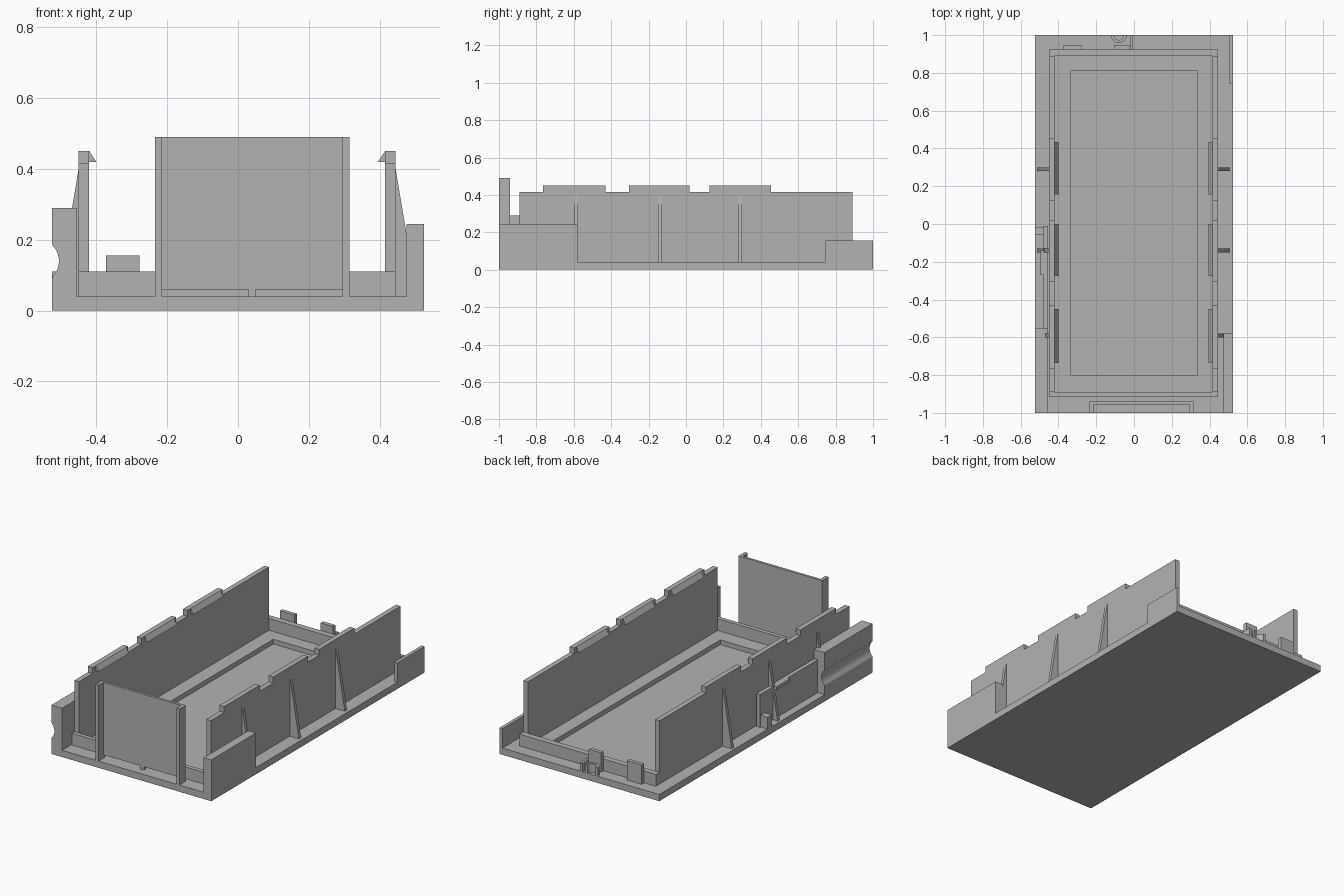
import bpy, bmesh, math

if "Cube" in bpy.data.objects:
    bpy.data.objects.remove(bpy.data.objects["Cube"])

mat = bpy.data.materials.new("plain grey")
mat.diffuse_color = (0.45, 0.45, 0.45, 1)
mat.use_nodes = True
mat.node_tree.nodes["Principled BSDF"].inputs["Base Color"].default_value = mat.diffuse_color


def prism(name, pts, axis, a, b):
    """Extrude a 2D outline along an axis: 'y' takes (x, z), 'x' takes (y, z), 'z' takes (x, y)."""
    place = {'y': lambda p, t: (p[0], t, p[1]),
             'x': lambda p, t: (t, p[0], p[1]),
             'z': lambda p, t: (p[0], p[1], t)}[axis]
    bm = bmesh.new()
    f = bm.faces.new([bm.verts.new(place(p, a)) for p in pts])
    ext = bmesh.ops.extrude_face_region(bm, geom=[f])
    moved = [v for v in ext['geom'] if isinstance(v, bmesh.types.BMVert)]
    for v in moved:
        v.co["xyz".index(axis)] = b
    bmesh.ops.recalc_face_normals(bm, faces=bm.faces[:])
    me = bpy.data.meshes.new(name)
    bm.to_mesh(me)
    bm.free()
    me.materials.append(mat)
    ob = bpy.data.objects.new(name, me)
    bpy.context.collection.objects.link(ob)
    return ob


def box(name, x0, x1, y0, y1, z0, z1):
    return prism(name, [(x0, y0), (x1, y0), (x1, y1), (x0, y1)], 'z', z0, z1)


# base plate with a shallow rectangular recess
base = box("base_plate", -0.525, 0.525, -1, 1, 0, 0.04)
cutter = box("recess_cutter", -0.335, 0.335, -0.8, 0.81, 0.012, 0.2)
cutter.hide_render = True
cutter.hide_viewport = True
cutter.display_type = 'WIRE'
mod = base.modifiers.new("recess", 'BOOLEAN')
mod.object = cutter
mod.operation = 'DIFFERENCE'
mod.solver = 'EXACT'

# tall side walls with raised tabs, inward hooks and tapered outer ribs
tabs = [(-0.765, -0.43), (-0.305, 0.02), (0.125, 0.455)]
outline = [(-0.89, 0.04), (0.89, 0.04), (0.89, 0.415)]
for y0, y1 in reversed(tabs):
    outline += [(y1, 0.415), (y1, 0.45), (y0, 0.45), (y0, 0.415)]
outline.append((-0.89, 0.415))
for side, s in (("left", -1), ("right", 1)):
    inner, outer = (-0.42, -0.45) if s < 0 else (0.415, 0.445)
    prism(side + "_wall", outline, 'x', inner, outer)
    for y0, y1 in tabs:
        prism(side + "_hook", [(inner, 0.45), (inner - s * 0.02, 0.42), (inner, 0.42)],
              'y', y0 + 0.03, y1 - 0.02)
    for y in (-0.59, -0.14, 0.29):
        prism(side + "_rib", [(outer, 0.04), (outer + s * 0.06, 0.04), (outer, 0.40)],
              'y', y - 0.01, y + 0.01)

# low end walls
box("front_low_wall", -0.45, 0.445, -0.915, -0.89, 0.04, 0.11)
box("back_low_wall", -0.45, 0.445, 0.89, 0.925, 0.04, 0.11)

# front panel with side flanges, held up by a small post
box("front_panel", -0.235, 0.315, -0.955, -0.94, 0.06, 0.49)
box("panel_post", 0.03, 0.05, -0.955, -0.94, 0.04, 0.06)
for x0, x1 in ((-0.235, -0.215), (0.295, 0.315)):
    box("panel_flange", x0, x1, -1, -0.94, 0.04, 0.49)

# left corner block with a rounded groove along its outer face
groove = []
for i in range(13):
    t = math.radians(-53 + 106 * i / 12)
    groove.append((-0.568 + 0.0625 * math.cos(t), 0.14 + 0.0625 * math.sin(t)))
groove[0], groove[-1] = (-0.525, groove[0][1]), (-0.525, groove[-1][1])
block = prism("left_corner_block",
              [(-0.455, 0.0), (-0.525, 0.0)] + groove + [(-0.525, 0.29), (-0.455, 0.29)],
              'y', -1, -0.55)

# left outer rail with bump and foot
box("left_rail", -0.48, -0.455, -0.55, -0.01, 0.04, 0.235)
box("rail_bump", -0.495, -0.48, -0.27, -0.14, 0.215, 0.235)
box("rail_foot", -0.525, -0.48, -0.055, -0.015, 0.04, 0.11)

# right corner walls
box("right_front_corner", 0.475, 0.525, -1, -0.58, 0.04, 0.245)
box("right_back_corner", 0.505, 0.525, 0.745, 1, 0.04, 0.155)

# back clips, half-ring socket and thin fin
for x0, x1 in ((-0.373, -0.278), (-0.105, -0.025)):
    box("back_clip", x0, x1, 0.925, 0.948, 0.04, 0.155)
ring = [(-0.08 + r * math.cos(t), 1 - r * math.sin(t))
        for r, ts in ((0.042, range(13)), (0.026, range(12, -1, -1)))
        for t in (math.pi * i / 12 for i in ts)]
prism("half_ring_socket", ring, 'z', 0.04, 0.09)
box("back_fin", -0.02, -0.005, 0.925, 1, 0.04, 0.09)

# sharp creases, smooth curves
for ob in bpy.context.collection.objects:
    ob.select_set(ob.name in ("left_corner_block", "half_ring_socket"))
bpy.context.view_layer.objects.active = block
bpy.ops.object.shade_smooth_by_angle(angle=math.radians(30))
